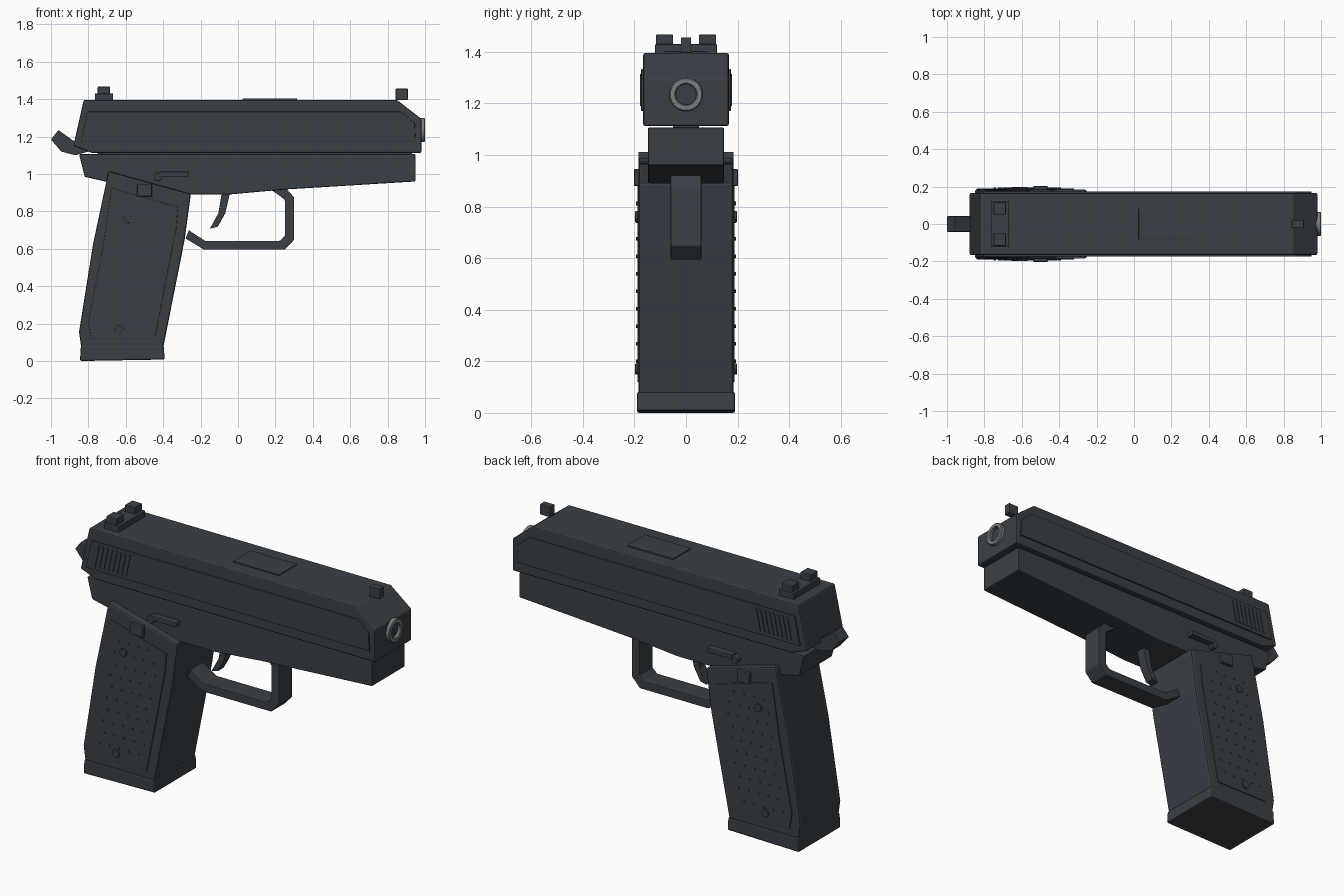
import bpy, bmesh, math
from mathutils import Matrix

cube = bpy.data.objects.get("Cube")
if cube:
    bpy.data.objects.remove(cube, do_unlink=True)


def material(name, rgb):
    m = bpy.data.materials.new(name)
    m.use_nodes = True
    m.diffuse_color = (*rgb, 1)
    m.node_tree.nodes["Principled BSDF"].inputs["Base Color"].default_value = (*rgb, 1)
    return m


GUNMETAL = material("dark gunmetal", (0.042, 0.051, 0.062))
STEEL = material("grey steel", (0.2, 0.21, 0.215))


def finish(name, bm, mat, bevel=0, mirror=False):
    bmesh.ops.recalc_face_normals(bm, faces=bm.faces)
    mesh = bpy.data.meshes.new(name)
    bm.to_mesh(mesh)
    bm.free()
    mesh.materials.append(mat)
    ob = bpy.data.objects.new(name, mesh)
    bpy.context.collection.objects.link(ob)
    if bevel:
        mod = ob.modifiers.new("Bevel", 'BEVEL')
        mod.width, mod.segments = bevel, 2
        mod.limit_method, mod.angle_limit = 'ANGLE', math.radians(30)
    if mirror:
        mod = ob.modifiers.new("Mirror", 'MIRROR')
        mod.use_axis = (False, True, False)
        mod.use_mirror_merge = False
    return ob


def add_prism(bm, pts, y0, y1):
    face = bm.faces.new([bm.verts.new((x, y0, z)) for x, z in pts])
    new = bmesh.ops.extrude_face_region(bm, geom=[face])["geom"]
    bmesh.ops.translate(bm, vec=(0, y1 - y0, 0),
                        verts=[v for v in new if isinstance(v, bmesh.types.BMVert)])


def prism(name, pts, y0, y1, bevel=0.006, mirror=False):
    """Side profile in x and z, extruded across y."""
    bm = bmesh.new()
    add_prism(bm, pts, y0, y1)
    return finish(name, bm, GUNMETAL, bevel, mirror)


def rect(x0, x1, z0, z1):
    return [(x0, z0), (x1, z0), (x1, z1), (x0, z1)]


def add_disc(bm, x, z, r, y0, y1, n):
    mat = Matrix.Translation((x, (y0 + y1) / 2, z)) @ Matrix.Rotation(math.pi / 2, 4, 'X')
    bmesh.ops.create_cone(bm, cap_ends=True, segments=n, radius1=r, radius2=r,
                          depth=y1 - y0, matrix=mat)


# Slide, its raised side plates and the ejection port
prism("slide", [(-.88, 1.15), (-.825, 1.396), (.85, 1.396), (.98, 1.295),
                (.98, 1.112), (-.78, 1.112)], -.166, .166, .008)
prism("slide_side_plates", [(-.84, 1.17), (-.805, 1.333), (.87, 1.333),
                            (.945, 1.27), (.95, 1.17)], .16, .174, .003, True)
prism("ejection_port", rect(.025, .315, 1.39, 1.403), -.08, .08, .002)
prism("slide_rail", rect(-.75, .93, 1.09, 1.13), -.05, .05, 0)

# Slanted rear grip ribs on the slide
bm = bmesh.new()
for i in range(8):
    x = -.79 + i * .028
    add_prism(bm, [(x, 1.19), (x + .012, 1.19), (x + .038, 1.315), (x + .026, 1.315)], .17, .178)
finish("slide_ribs", bm, GUNMETAL, 0, True)

# Sights
prism("rear_sight_base", rect(-.765, -.668, 1.39, 1.43), -.12, .12, .004)
prism("rear_sight_posts", rect(-.75, -.685, 1.42, 1.467), .05, .117, .004, True)
prism("front_sight", rect(.843, .908, 1.396, 1.456), -.02, .02, .003)

# Hammer
prism("hammer", [(-.96, 1.235), (-1, 1.185), (-.945, 1.12), (-.87, 1.1),
                 (-.8, 1.12), (-.8, 1.17), (-.87, 1.17)], -.042, .042, .004)

# Frame
prism("frame", [(-.85, 1.106), (.95, 1.106), (.95, .96), (.25, .917), (-.05, .89),
                (-.25, .89), (-.45, .9), (-.82, .985)], -.148, .148)

# Grip with base plate and textured side panels
prism("grip", [(-.692, 1.015), (-.252, .893), (-.285, .65), (-.4, .07),
               (-.838, .07), (-.85, .155), (-.775, .625)], -.184, .184, .01)
prism("grip_base_plate", [(-.84, .082), (-.845, 0), (-.392, .008), (-.397, .082)], -.19, .19, .008)
prism("grip_panels", [(-.675, .925), (-.32, .822), (-.33, .71), (-.445, .12),
                      (-.785, .12), (-.8, .21), (-.72, .62)], .18, .189, .003, True)

bm = bmesh.new()
for row in range(10):
    z = .2 + row * .068
    for col in range(5):
        x = -.61 + (z - .2) * .17 + (col - 2) * .062 + (row % 2 - .5) * .02
        if z < .84 - (x + .5) * .3:
            add_disc(bm, x, z, .007, .186, .194, 6)
finish("grip_studs", bm, GUNMETAL, 0, True)

bm = bmesh.new()
for x, z in [(-.59, .76), (-.635, .17)]:
    add_disc(bm, x, z, .022, .185, .197, 16)
finish("grip_screws", bm, GUNMETAL, .002, True)
prism("release_buttons", rect(-.54, -.46, .88, .945), .18, .202, .005, True)

# Slide stop levers and their pivots
prism("slide_stop_levers", rect(-.42, -.262, .986, 1.012), .14, .185, .004, True)
bm = bmesh.new()
add_disc(bm, -.428, .985, .022, .14, .18, 16)
finish("lever_pivots", bm, GUNMETAL, .002, True)

# Trigger guard and trigger
prism("trigger_guard", [(-.262, .7), (-.28, .655), (-.18, .595), (.25, .595), (.3, .648),
                        (.3, .875), (.255, .925), (.18, .912), (.215, .89), (.25, .862),
                        (.25, .668), (.222, .642), (-.175, .642), (-.25, .69)], -.06, .06, .004)
prism("trigger", [(-.04, .91), (-.085, .91), (-.105, .79), (-.15, .708), (-.108, .718),
                  (-.068, .79)], -.028, .028, .004)

# Barrel: a steel muzzle ring around a dark bore
bm = bmesh.new()
rings = []
for x, r in [(.95, .065), (.996, .065), (1, .061), (1, .044), (.996, .04), (.95, .04)]:
    rings.append([bm.verts.new((x, r * math.cos(a), 1.235 + r * math.sin(a)))
                  for a in (math.tau * i / 32 for i in range(32))])
for a, b in zip(rings, rings[1:] + rings[:1]):
    for i in range(32):
        j = (i + 1) % 32
        bm.faces.new((a[i], a[j], b[j], b[i]))
muzzle = finish("muzzle_ring", bm, STEEL)

bm = bmesh.new()
bmesh.ops.create_cone(bm, cap_ends=True, segments=32, radius1=.041, radius2=.041, depth=.04,
                      matrix=Matrix.Translation((.963, 0, 1.235)) @ Matrix.Rotation(math.pi / 2, 4, 'Y'))
finish("bore", bm, GUNMETAL)

# Smooth the round muzzle while keeping its rims crisp
bpy.ops.object.select_all(action='DESELECT')
muzzle.select_set(True)
bpy.context.view_layer.objects.active = muzzle
bpy.ops.object.shade_smooth_by_angle(angle=math.radians(30))
